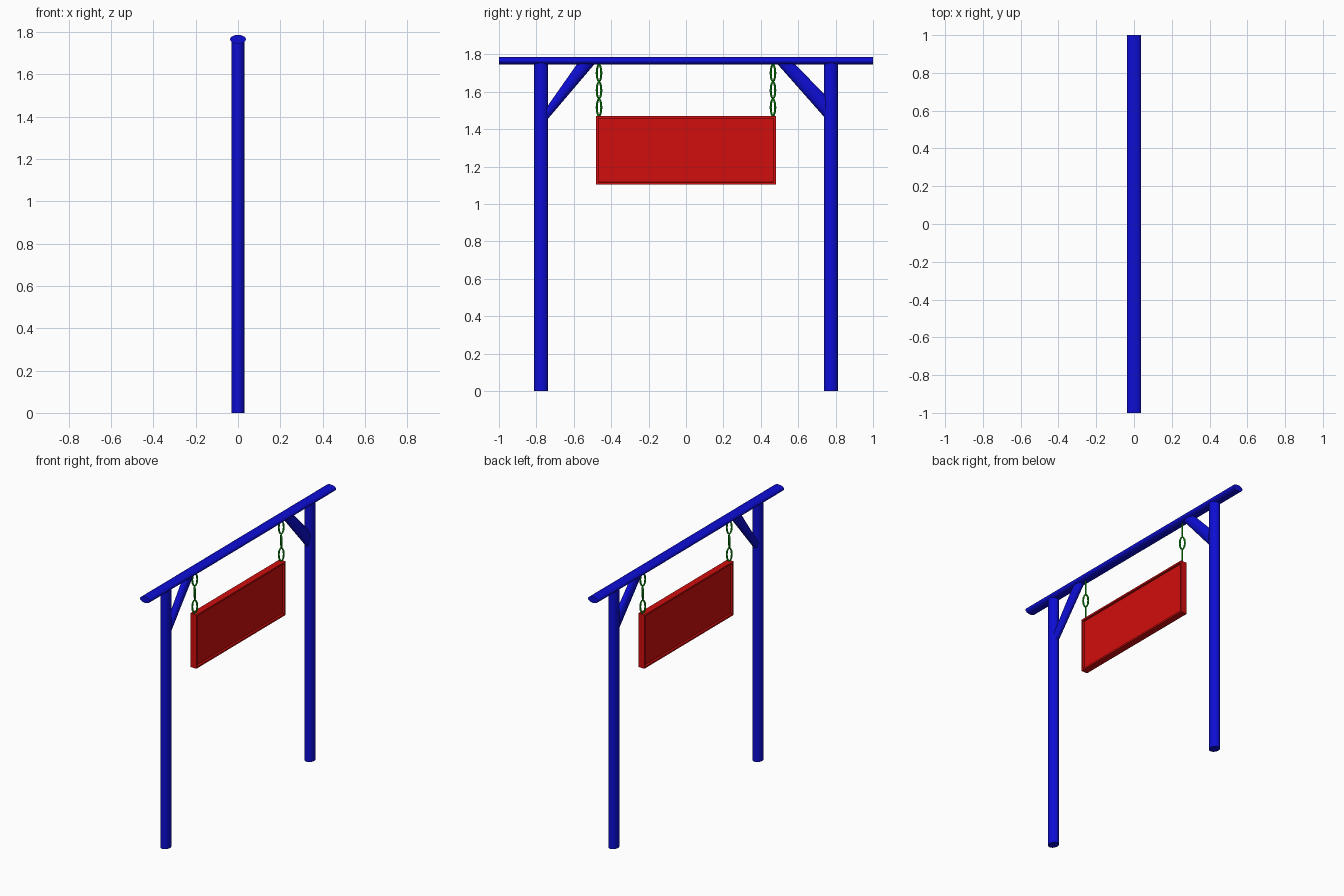
import bpy, bmesh
from math import cos, sin, pi, radians
from mathutils import Vector, Matrix

cube = bpy.data.objects.get("Cube")
if cube:
    bpy.data.objects.remove(cube, do_unlink=True)


def material(name, color):
    m = bpy.data.materials.new(name)
    m.use_nodes = True
    m.diffuse_color = color
    m.node_tree.nodes["Principled BSDF"].inputs["Base Color"].default_value = color
    return m


blue = material("blue paint", (0.004, 0.004, 0.66, 1))
red = material("red paint", (0.64, 0.004, 0.004, 1))
green = material("green paint", (0.004, 0.45, 0.004, 1))


def finish(name, bm, mat, smooth=True):
    bmesh.ops.recalc_face_normals(bm, faces=bm.faces)
    mesh = bpy.data.meshes.new(name)
    bm.to_mesh(mesh)
    bm.free()
    mesh.materials.append(mat)
    obj = bpy.data.objects.new(name, mesh)
    bpy.context.collection.objects.link(obj)
    if smooth:
        bpy.ops.object.select_all(action="DESELECT")
        obj.select_set(True)
        bpy.context.view_layer.objects.active = obj
        bpy.ops.object.shade_smooth_by_angle(angle=radians(40))
    return obj


def loft(name, ends, mat, sides=24):
    """Join two ellipses, each given as centre, half axis, half axis."""
    bm = bmesh.new()
    rings = []
    for centre, u, v in ends:
        c, u, v = Vector(centre), Vector(u), Vector(v)
        rings.append([bm.verts.new(c + u * cos(2 * pi * i / sides) + v * sin(2 * pi * i / sides))
                      for i in range(sides)])
    a, b = rings
    for i in range(sides):
        j = (i + 1) % sides
        bm.faces.new((a[i], a[j], b[j], b[i]))
    bm.faces.new(a[::-1])
    bm.faces.new(b)
    return finish(name, bm, mat)


# Top beam: flattened round bar
loft("top_beam", [((0, y, 1.766), (0.0375, 0, 0), (0, 0, 0.021)) for y in (-1, 1)], blue)

# Posts: oval uprights
for side, y in (("front", -0.775), ("back", 0.775)):
    loft(side + "_post", [((0, y, z), (0.031, 0, 0), (0, 0.0375, 0)) for z in (0, 1.755)], blue)

# Diagonal braces: low and high edge where each meets its post
for side, s, low, high in (("front", -1, 1.447, 1.517), ("back", 1, 1.458, 1.581)):
    loft(side + "_brace", [
        ((0, s * 0.745, (low + high) / 2), (0.024, 0, 0), (0, 0, (high - low) / 2)),
        ((0, s * 0.535, 1.749), (0.024, 0, 0), (0, s * 0.047, 0))], blue)

# Sign board with a recessed panel on both faces
bm = bmesh.new()
bmesh.ops.create_cube(bm, size=1, matrix=Matrix.Translation((0, 0, 1.287))
                      @ Matrix.Diagonal((0.046, 0.96, 0.365, 1)))
bm.normal_update()
panels = [f for f in bm.faces if abs(f.normal.x) > 0.9]
bmesh.ops.inset_individual(bm, faces=panels, thickness=0.016)
bmesh.ops.inset_individual(bm, faces=panels, thickness=0.001, depth=-0.014)
finish("sign_board", bm, red, smooth=False)


# Chains: oval links turned alternately
def link(name, y, z, turn, major=12, minor=6):
    bm = bmesh.new()
    spin = Matrix.Translation((0, y, z)) @ Matrix.Rotation(turn, 4, "Z")
    rings = []
    for i in range(major):
        a = 2 * pi * i / major
        ring = []
        for k in range(minor):
            b = 2 * pi * k / minor
            r = 0.006 * cos(b)
            p = Vector((0.006 * sin(b), (0.016 + r) * cos(a), (0.044 + r) * sin(a)))
            ring.append(bm.verts.new(spin @ p))
        rings.append(ring)
    for i in range(major):
        a, b = rings[i], rings[(i + 1) % major]
        for k in range(minor):
            n = (k + 1) % minor
            bm.faces.new((a[k], a[n], b[n], b[k]))
    finish(name, bm, green)


for side, y in (("front", -0.465), ("back", 0.465)):
    for i in range(3):
        link(f"{side}_chain_link_{i + 1}", y, 1.7 - 0.092 * i, radians(40 if i % 2 else -40))
